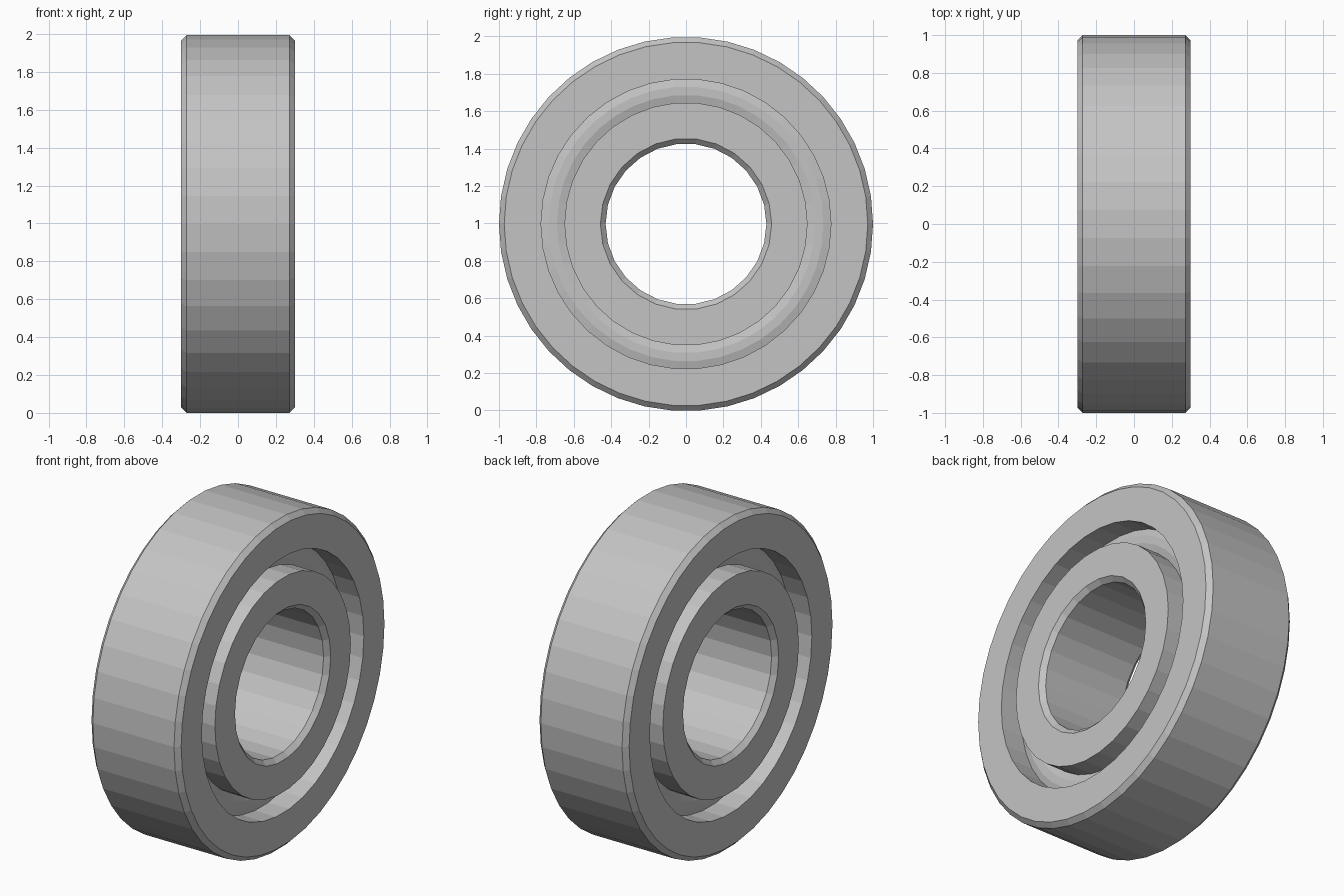
import bpy, bmesh
from math import sin, cos, tau

cube = bpy.data.objects.get("Cube")
if cube:
    bpy.data.objects.remove(cube, do_unlink=True)

CENTRE_Z = 0.997
HALF_WIDTH = 0.30
CHAMFER = 0.028

steel = bpy.data.materials.new("steel_grey")
steel.use_nodes = True
colour = (0.55, 0.55, 0.55, 1)
steel.diffuse_color = colour
steel.node_tree.nodes["Principled BSDF"].inputs["Base Color"].default_value = colour


def ring(bm, x, radius, sides):
    """Circle of vertices around the x axis."""
    angles = [tau * i / sides for i in range(sides)]
    return [bm.verts.new((x, radius * cos(a), radius * sin(a))) for a in angles]


def band(bm, a, b):
    """Quads between two circles with equal side counts."""
    n = len(a)
    for i in range(n):
        j = (i + 1) % n
        bm.faces.new((a[i], a[j], b[j], b[i]))


def annulus(bm, a, b):
    """Flat side face between circles with different side counts."""
    edges = []
    for loop in (a, b):
        for i, v in enumerate(loop):
            w = loop[(i + 1) % len(loop)]
            edges.append(bm.edges.get((v, w)) or bm.edges.new((v, w)))
    bmesh.ops.triangle_fill(bm, edges=edges, use_beauty=True, normal=(1, 0, 0))


def finish(bm, name):
    bmesh.ops.recalc_face_normals(bm, faces=bm.faces)
    mesh = bpy.data.meshes.new(name)
    bm.to_mesh(mesh)
    bm.free()
    mesh.materials.append(steel)
    obj = bpy.data.objects.new(name, mesh)
    obj.location.z = CENTRE_Z
    bpy.context.collection.objects.link(obj)


def race(name, chamfered, chamfered_sides, plain, plain_sides, direction):
    """Race ring: one chamfered wall, one plain wall and two flat sides."""
    bm = bmesh.new()
    w = HALF_WIDTH
    profile = [(-w, chamfered + direction * CHAMFER), (-w + CHAMFER, chamfered),
               (w - CHAMFER, chamfered), (w, chamfered + direction * CHAMFER)]
    wall = [ring(bm, x, r, chamfered_sides) for x, r in profile]
    for a, b in zip(wall, wall[1:]):
        band(bm, a, b)
    left, right = ring(bm, -w, plain, plain_sides), ring(bm, w, plain, plain_sides)
    band(bm, left, right)
    annulus(bm, wall[0], left)
    annulus(bm, wall[-1], right)
    finish(bm, name)


# Outer and inner races
race("outer_race", 1.0, 42, 0.775, 38, -1)
race("inner_race", 0.43, 26, 0.65, 34, 1)

# Rounded rolling ring set between the races
bm = bmesh.new()
steps = 24
loops = []
for k in range(steps):
    a = tau * (k + 0.5) / steps
    loops.append(ring(bm, 0.17 * cos(a), 0.7125 + 0.17 * sin(a), 38))
for k in range(steps):
    band(bm, loops[k], loops[(k + 1) % steps])
finish(bm, "rolling_ring")
